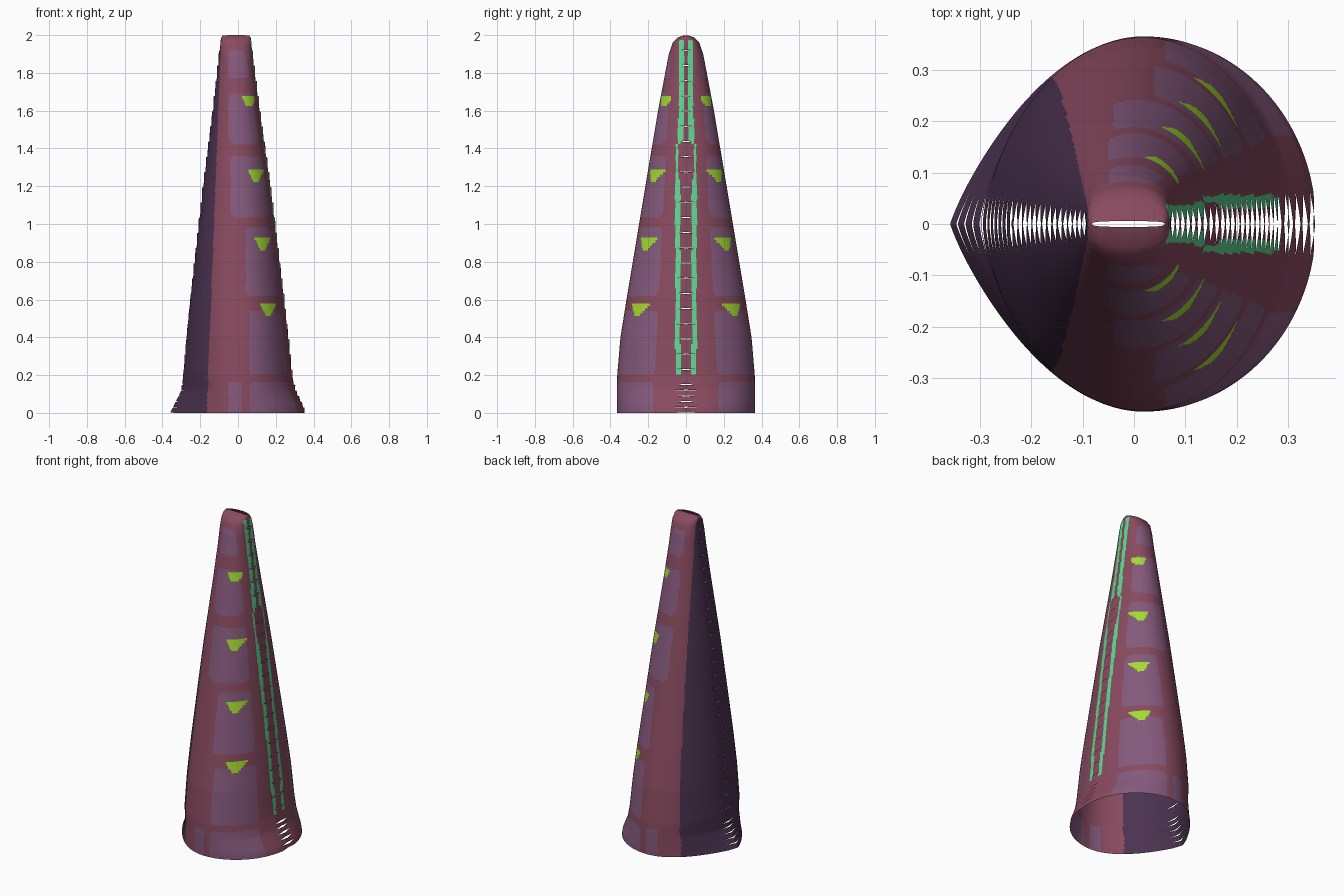
import bpy, bmesh, math

cube = bpy.data.objects.get("Cube")
if cube:
    bpy.data.objects.remove(cube, do_unlink=True)


def material(name, rgb):
    m = bpy.data.materials.new(name)
    m.use_nodes = True
    m.diffuse_color = (*rgb, 1)
    m.node_tree.nodes["Principled BSDF"].inputs["Base Color"].default_value = (*rgb, 1)
    return m


MATERIALS = [
    material("maroon", (0.25, 0.07, 0.114)),
    material("mauve", (0.235, 0.102, 0.205)),
    material("dark_plum", (0.07, 0.032, 0.08)),
    material("lime", (0.376, 0.716, 0.032)),
    material("teal", (0.114, 0.68, 0.283)),
]
MAROON, MAUVE, PLUM, LIME, TEAL = range(5)

# Outline by height: z, reach to -x, reach to +x, half depth in y, section power
PROFILE = [
    (0, .36, .355, .365, 1.8), (.03, .345, .348, .366, 1.75),
    (.12, .3, .305, .366, 1.4), (.2, .29, .287, .364, 1.2),
    (.4, .273, .267, .347, 1.15), (.6, .253, .245, .315, 1.1),
    (1.2, .185, .173, .215, 1), (1.6, .134, .116, .148, 1),
    (1.8, .111, .09, .11, .9), (1.9, .1, .078, .091, .75),
    (1.96, .093, .071, .07, .6), (1.99, .087, .065, .042, .6),
    (2, .078, .056, .006, .6),
]
# Mauve panels: bottom, top, edge towards -x
PANELS = [(-.1, .16, .06), (.2, .54, .06), (.62, .98, .04),
          (1.04, 1.36, -.04), (1.43, 1.69, -.05), (1.77, 1.93, -.05)]
# Lime wedges: x and z of the centre
WEDGES = [(.06, 1.65), (.095, 1.255), (.13, .895), (.16, .545)]
# Teal stripes: bottom, top, inner and outer distance from the seam
STRIPES = [(.2, 1, .03, .056), (1, 1.24, .03, .058), (1.24, 1.43, .042, .054),
           (1.43, 1.56, .012, .044), (1.56, 1.97, .01, .037)]
SEGMENTS = 256


def section(z):
    for a, b in zip(PROFILE, PROFILE[1:]):
        if z <= b[0]:
            break
    k = min(1, (z - a[0]) / (b[0] - a[0]))
    return [p + (q - p) * k for p, q in zip(a[1:], b[1:])]


def shell_point(t, z, f):
    """Point at angle t; f is the height within the band, which steps at the seams."""
    left, right, depth, power = section(z)
    centre = .02 - .015 * z
    c, s = math.cos(t), math.sin(t)
    if c > 0:
        x = centre + (right - centre) * c
        power = min(power, 1)
    else:
        x = centre + (left + centre) * c
    y = math.copysign(depth * abs(s) ** power, s)
    fall = 0
    if abs(c) > .7:
        fall = max(0, 1 - abs(y) / (.06 - .018 * z)) * (2 * f - 1)
    step = .0055 if z < .16 else .004
    if x < -.24:
        step = .0015
    return (x + math.copysign(step, c) * fall, y, z - .003 * fall)


def in_panel(x, a, z):
    if z < .16 and -.05 < x < .02:
        return True
    for low, high, edge in PANELS:
        ex = min(x - edge, a - (.175 - .05 * z))
        ez = min(z - low, high - z)
        if ex > 0 and ez > 0:
            r = .025
            return math.hypot(max(0, r - ex), max(0, r - ez)) <= r
    return False


def colour(x, y, z):
    a = abs(y)
    if x < -.165 + .038 * z:
        return PLUM
    for cx, cz in WEDGES:
        h = (z - cz + .032) / .064
        if a > .08 and 0 < h < 1 and abs(x - cx) < .012 + .032 * h:
            return LIME
    if x > 0 and any(lo < z < hi and p < a < q for lo, hi, p, q in STRIPES):
        return TEAL
    return MAUVE if in_panel(x, a, z) else MAROON


# Tapered shell of stacked bands, open underneath, with slits along both seams
levels = [.03 * i for i in range(5)] + [.15 + 1.85 * i / 23 for i in range(24)]
bm = bmesh.new()
for low, high in zip(levels, levels[1:]):
    rows = max(2, round((high - low) / .0135))
    previous = None
    for r in range(rows + 1):
        f = r / rows
        z = low + (high - low) * f
        ring = [bm.verts.new(shell_point(math.tau * i / SEGMENTS, z, f))
                for i in range(SEGMENTS)]
        if previous:
            for i in range(SEGMENTS):
                j = (i + 1) % SEGMENTS
                face = bm.faces.new((previous[i], previous[j], ring[j], ring[i]))
                face.material_index = colour(*face.calc_center_median())
                face.smooth = True
        previous = ring
bmesh.ops.remove_doubles(bm, verts=bm.verts, dist=.00002)
mesh = bpy.data.meshes.new("tapered_shell")
bm.to_mesh(mesh)
bm.free()
for m in MATERIALS:
    mesh.materials.append(m)
shell = bpy.data.objects.new("tapered_shell", mesh)
bpy.context.collection.objects.link(shell)
